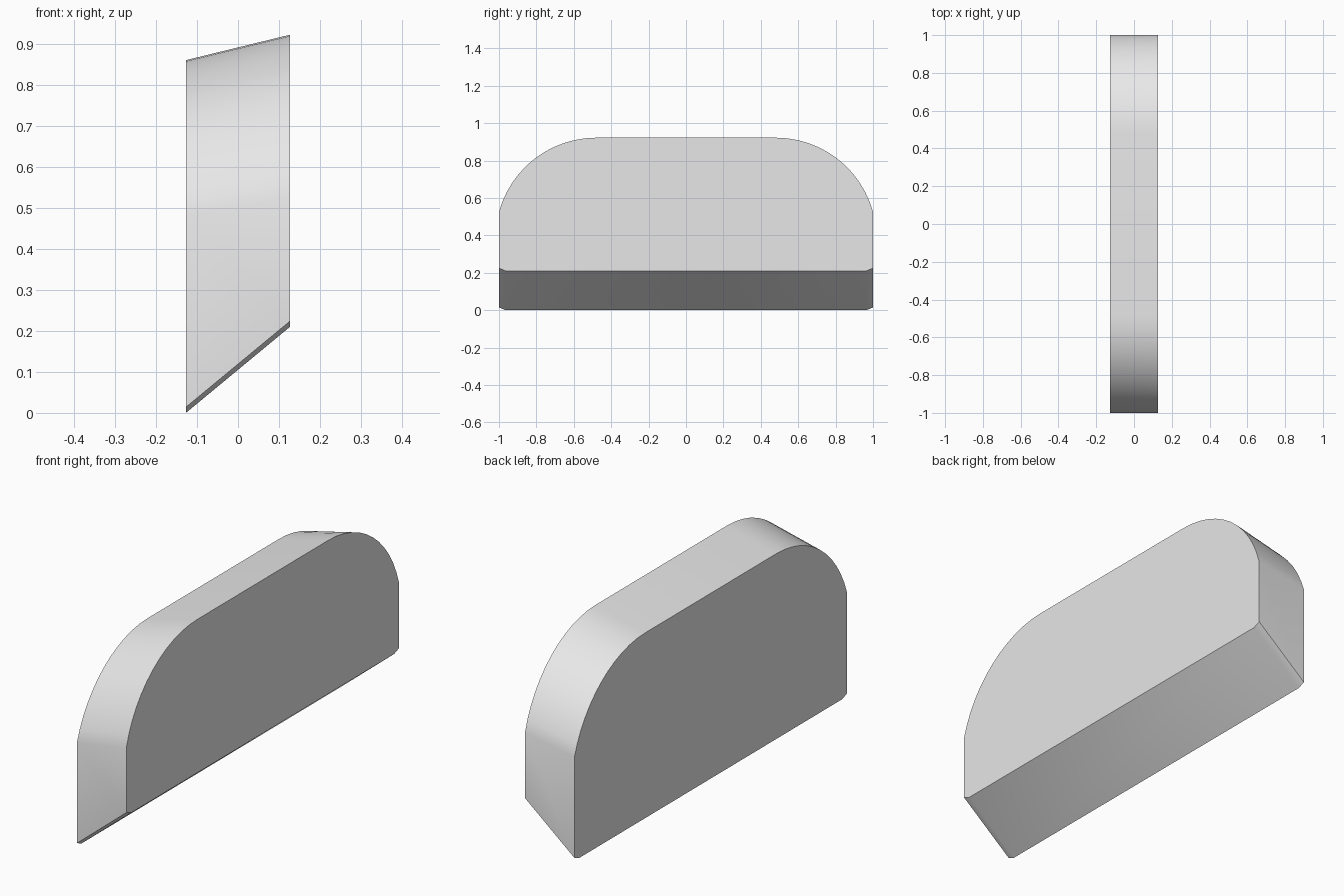
import bpy
import bmesh
import math

cube = bpy.data.objects.get("Cube")
if cube:
    bpy.data.objects.remove(cube)

HALF_WIDTH = 0.127
ARC_STEPS = 12


def make_material(name, color):
    mat = bpy.data.materials.new(name)
    mat.use_nodes = True
    mat.diffuse_color = color
    mat.node_tree.nodes["Principled BSDF"].inputs["Base Color"].default_value = color
    return mat


def outline(bottom, shoulder, top):
    """Closed (y, z) outline: flat base, small chamfers, rounded upper corners."""
    flat = 0.48                                   # half length of the flat top
    run, rise = 1 - flat, top - shoulder
    radius = (run ** 2 + rise ** 2) / (2 * rise)  # arc tangent to the flat top
    sweep = math.asin(run / radius)
    if radius < rise:
        sweep = math.pi - sweep
    half = [(0.965, bottom), (1.0, bottom + 0.014)]
    for i in range(ARC_STEPS + 1):
        a = sweep * (1 - i / ARC_STEPS)
        half.append((flat + radius * math.sin(a), top - radius * (1 - math.cos(a))))
    return half + [(-y, z) for y, z in reversed(half)]


# Slab lofted between a low outline on the right and a high one on the left
bm = bmesh.new()
rings = []
for x, pts in ((-HALF_WIDTH, outline(0.0, 0.48, 0.86)),
               (HALF_WIDTH, outline(0.21, 0.525, 0.922))):
    rings.append([bm.verts.new((x, y, z)) for y, z in pts])
low, high = rings
bm.faces.new(low)
bm.faces.new(high)
for i in range(len(low)):
    j = (i + 1) % len(low)
    bm.faces.new((low[i], low[j], high[j], high[i]))
bmesh.ops.recalc_face_normals(bm, faces=bm.faces)

mesh = bpy.data.meshes.new("rounded_slab")
bm.to_mesh(mesh)
bm.free()
slab = bpy.data.objects.new("rounded_slab", mesh)
bpy.context.collection.objects.link(slab)
mesh.materials.append(make_material("light grey", (0.8, 0.8, 0.8, 1)))

# Smooth the rounded corners, keep the rims sharp
bpy.ops.object.select_all(action='DESELECT')
slab.select_set(True)
bpy.context.view_layer.objects.active = slab
bpy.ops.object.shade_smooth_by_angle(angle=math.radians(30))
